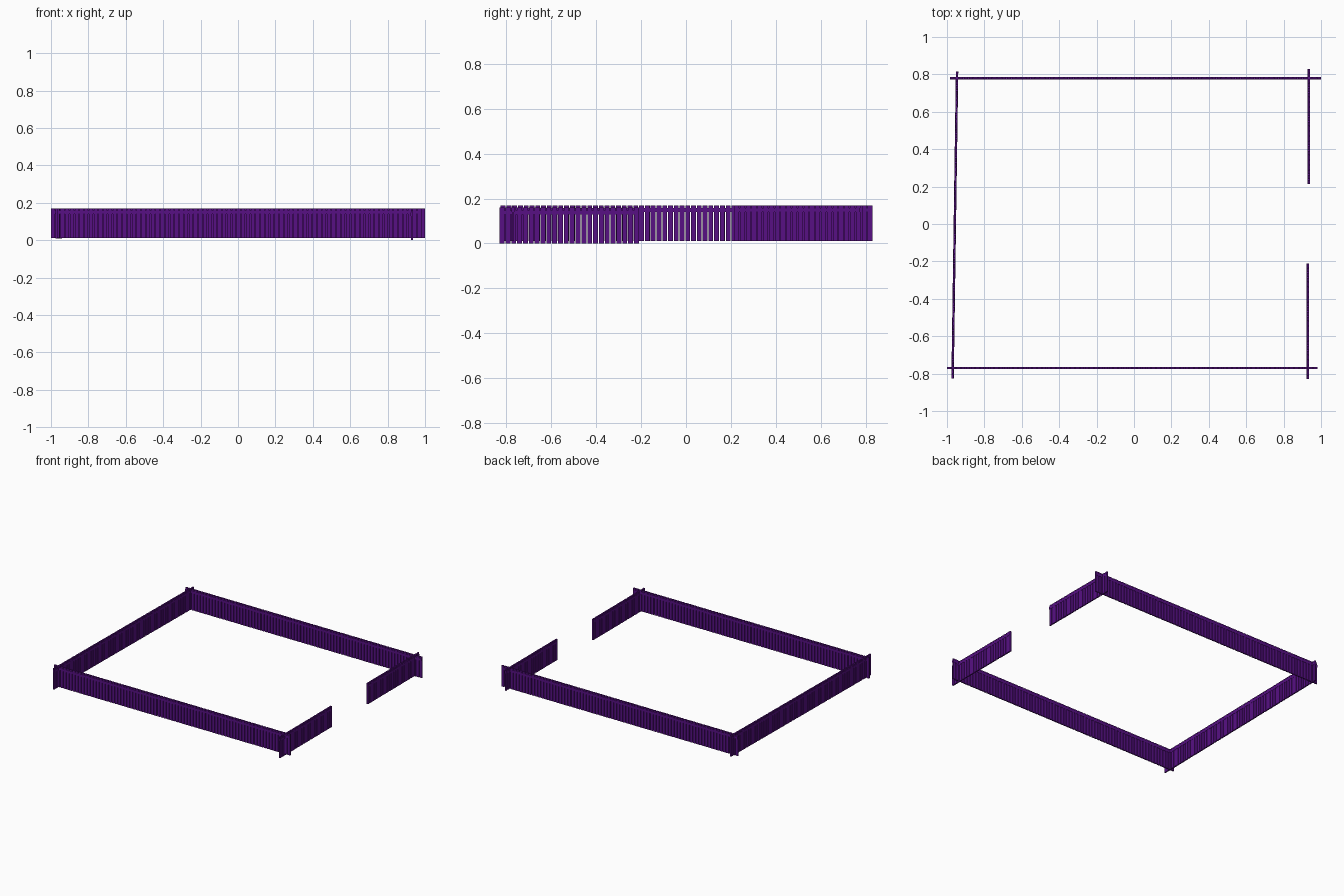
import bpy, bmesh, math
from mathutils import Matrix, Vector

if "Cube" in bpy.data.objects:
    bpy.data.objects.remove(bpy.data.objects["Cube"])

purple = bpy.data.materials.new("deep purple")
purple.diffuse_color = (0.095, 0.005, 0.23, 1)
purple.use_nodes = True
purple.node_tree.nodes["Principled BSDF"].inputs["Base Color"].default_value = purple.diffuse_color

PITCH = 0.0256      # spacing of the slats
GAP = 0.0045        # slit between slats
SLAT_DEPTH = 0.010
RAIL_DEPTH = 0.013
HEIGHT = 0.159


def box(bm, size, centre):
    m = Matrix.Translation(centre) @ Matrix.Diagonal((*size, 1))
    bmesh.ops.create_cube(bm, size=1, matrix=m)


def make_object(name, bm, frame):
    mesh = bpy.data.meshes.new(name)
    bm.to_mesh(mesh)
    bm.free()
    mesh.materials.append(purple)
    ob = bpy.data.objects.new(name, mesh)
    ob.matrix_world = frame
    bpy.context.collection.objects.link(ob)


def fence(name, start, end, z):
    a, b = Vector(start), Vector(end)
    run = b - a
    length = run.length
    frame = Matrix.Translation((a.x, a.y, z)) @ Matrix.Rotation(math.atan2(run.y, run.x), 4, 'Z')
    # upright slats, spread evenly along the run
    count = round((length + GAP) / PITCH)
    step = (length + GAP) / count
    bm = bmesh.new()
    for i in range(count):
        box(bm, (step - GAP, SLAT_DEPTH, HEIGHT), (i * step + (step - GAP) / 2, 0, HEIGHT / 2))
    make_object(name + "_slats", bm, frame)
    # rail that ties the slats together just below their tops
    bm = bmesh.new()
    box(bm, (length, RAIL_DEPTH, 0.018), (length / 2, 0, 0.138))
    make_object(name + "_top_rail", bm, frame)


# three full sides, and a fourth with an open gateway
fence("front_fence", (-1.0, -0.77), (0.98, -0.77), 0.011)
fence("back_fence", (-0.985, 0.78), (1.0, 0.78), 0.011)
fence("left_fence", (-0.97, -0.825), (-0.946, 0.815), 0.010)
fence("right_front_fence", (0.93, -0.83), (0.93, -0.21), 0.0)
fence("right_back_fence", (0.935, 0.215), (0.935, 0.83), 0.011)
